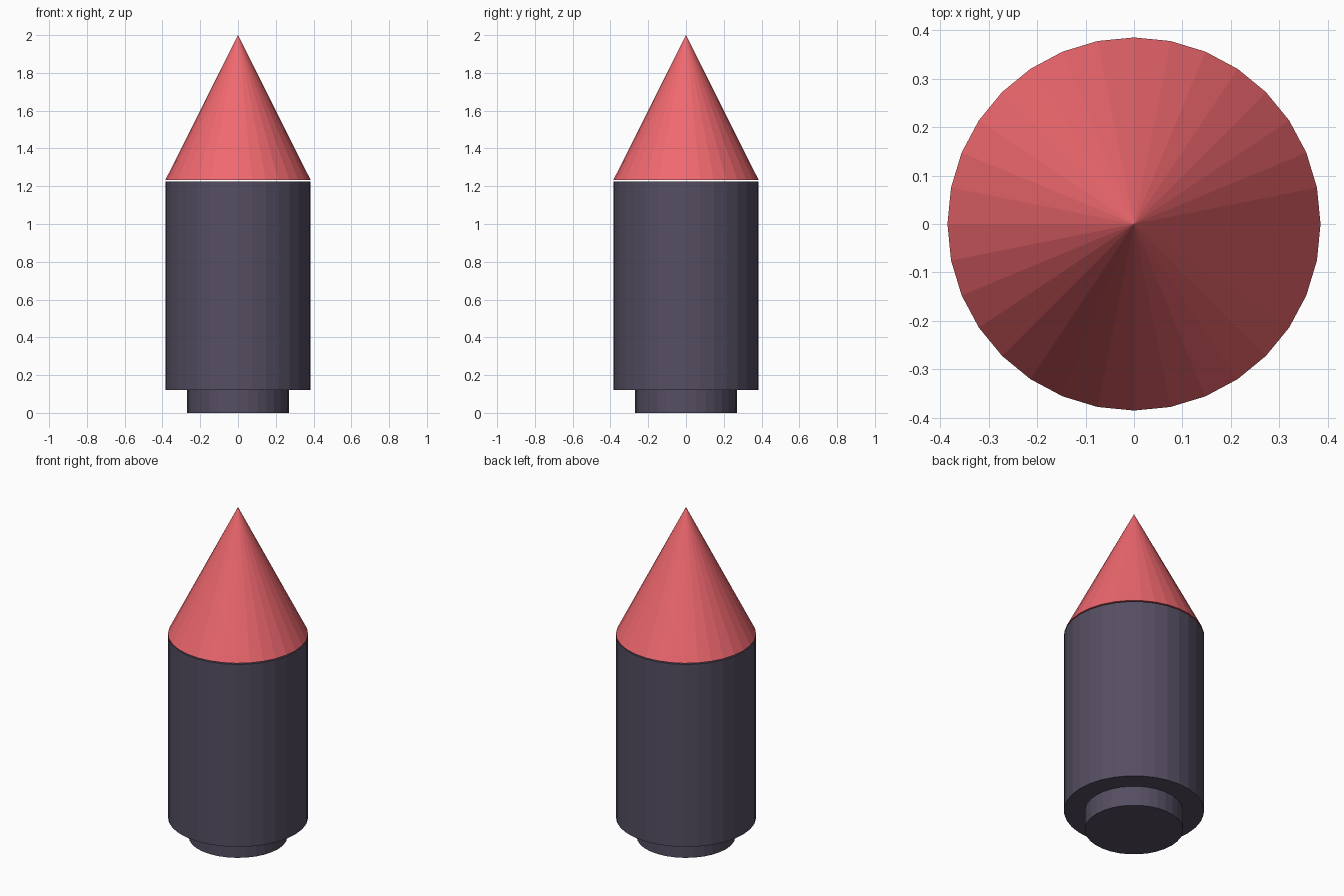
import bpy

if "Cube" in bpy.data.objects:
    bpy.data.objects.remove(bpy.data.objects["Cube"])

SIDES = 32


def material(name, rgb):
    mat = bpy.data.materials.new(name)
    mat.diffuse_color = (*rgb, 1)
    mat.use_nodes = True
    mat.node_tree.nodes["Principled BSDF"].inputs["Base Color"].default_value = mat.diffuse_color
    return mat


def part(name, r_bottom, r_top, z0, z1, mat):
    bpy.ops.mesh.primitive_cone_add(vertices=SIDES, radius1=r_bottom, radius2=r_top,
                                    depth=z1 - z0, location=(0, 0, (z0 + z1) / 2))
    obj = bpy.context.object
    obj.name = name
    obj.data.materials.append(mat)


dark = material("dark_purple", (0.09, 0.075, 0.12))
red = material("coral_red", (0.87, 0.14, 0.16))

# Narrow foot, main barrel, and pointed tip with a hairline gap below it
part("base_plug", 0.27, 0.27, 0.0, 0.12, dark)
part("body", 0.385, 0.385, 0.12, 1.225, dark)
part("nose_cone", 0.385, 0.0, 1.232, 2.0, red)
